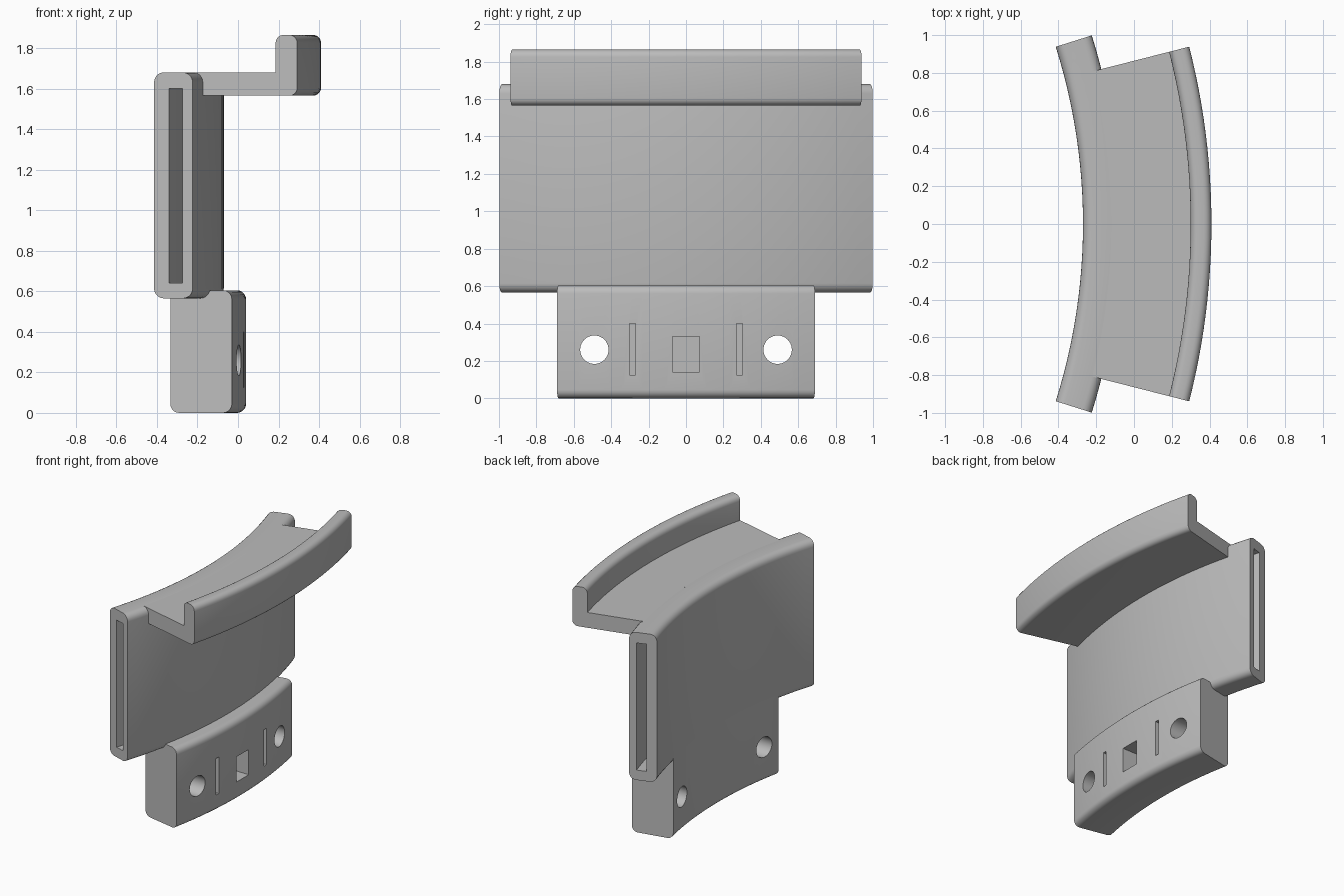
import bpy
import bmesh
from math import sin, cos, radians, pi
from mathutils import Vector, Matrix

if "Cube" in bpy.data.objects:
    bpy.data.objects.remove(bpy.data.objects["Cube"])

CENTRE_X = -3.39          # axis of the curve that every part follows
R_IN, R_OUT = 3.12, 3.32  # sleeve radii

grey = bpy.data.materials.new("light grey")
grey.use_nodes = True
grey.diffuse_color = (0.5, 0.5, 0.5, 1)
grey.node_tree.nodes["Principled BSDF"].inputs["Base Color"].default_value = (0.5, 0.5, 0.5, 1)


def add_object(name, bm):
    bmesh.ops.recalc_face_normals(bm, faces=bm.faces)
    mesh = bpy.data.meshes.new(name)
    bm.to_mesh(mesh)
    bm.free()
    mesh.materials.append(grey)
    obj = bpy.data.objects.new(name, mesh)
    bpy.context.collection.objects.link(obj)
    return obj


def rounded(corners, steps=5):
    """Profile of (radius, z, fillet) corners with the fillets drawn as arcs."""
    points = []
    for i, (r, z, fillet) in enumerate(corners):
        p = Vector((r, z))
        if fillet == 0:
            points.append(p)
            continue
        a = (Vector(corners[i - 1][:2]) - p).normalized() * fillet
        b = (Vector(corners[(i + 1) % len(corners)][:2]) - p).normalized() * fillet
        for k in range(steps + 1):
            t = k / steps * pi / 2
            points.append(p + a * (1 - sin(t)) + b * (1 - cos(t)))
    return points


def sweep(name, corners, half_angle, segments=24):
    """Sweep a profile along the arc, from -half_angle to +half_angle degrees."""
    profile = rounded(corners)
    n = len(profile)
    bm = bmesh.new()
    rings = []
    for s in range(segments + 1):
        a = radians(half_angle) * (2 * s / segments - 1)
        rings.append([bm.verts.new((CENTRE_X + p.x * cos(a), p.x * sin(a), p.y))
                      for p in profile])
    for r0, r1 in zip(rings, rings[1:]):
        for i in range(n):
            j = (i + 1) % n
            bm.faces.new((r0[i], r0[j], r1[j], r1[i]))
    bm.faces.new(rings[0])
    bm.faces.new(rings[-1])
    return add_object(name, bm)


def box(name, x, y, z):
    bm = bmesh.new()
    size = [hi - lo for lo, hi in (x, y, z)]
    mid = [(hi + lo) / 2 for lo, hi in (x, y, z)]
    bmesh.ops.create_cube(bm, size=1, matrix=Matrix.Translation(mid) @ Matrix.Diagonal((*size, 1)))
    return add_object(name, bm)


def rod(name, y, z, radius):
    bm = bmesh.new()
    place = Matrix.Translation((-0.15, y, z)) @ Matrix.Rotation(pi / 2, 4, 'Y')
    bmesh.ops.create_cone(bm, cap_ends=True, segments=40, radius1=radius,
                          radius2=radius, depth=1, matrix=place)
    return add_object(name, bm)


def activate(obj):
    bpy.ops.object.select_all(action='DESELECT')
    obj.select_set(True)
    bpy.context.view_layer.objects.active = obj


def cut(obj, cutters):
    activate(obj)
    for cutter in cutters:
        cutter.hide_render = True
        mod = obj.modifiers.new("cut", 'BOOLEAN')
        mod.operation = 'DIFFERENCE'
        mod.solver = 'EXACT'
        mod.object = cutter
        bpy.ops.object.modifier_apply(modifier=mod.name)
        bpy.data.objects.remove(cutter)


# Curved sleeve with a slot running through it from end to end
sleeve = sweep("sleeve", [(R_IN, 0.565, 0.05), (R_OUT, 0.565, 0.05),
                          (R_OUT, 1.68, 0.05), (R_IN, 1.68, 0.05)], 17.5)
cut(sleeve, [sweep("slot_cutter", [(3.197, 0.64, 0), (3.267, 0.64, 0),
                                   (3.267, 1.60, 0), (3.197, 1.60, 0)], 18.5)])

# Shelf with an upright lip along its outer edge
shelf = sweep("shelf_with_lip", [(3.27, 1.565, 0), (3.80, 1.565, 0.04), (3.80, 1.865, 0.04),
                                 (3.69, 1.865, 0.04), (3.69, 1.68, 0), (3.27, 1.68, 0)], 14.3)

# Mounting block below the sleeve
block = sweep("mounting_block", [(R_IN, 0, 0.045), (3.43, 0, 0.045), (3.43, 0.605, 0.045),
                                 (3.25, 0.605, 0), (3.2, 0.615, 0), (R_IN, 0.615, 0)], 11.6)

# Screw holes go through; the square and the narrow slots are pockets
cutters = [box("square_cutter", (-0.11, 0.2), (-0.072, 0.072), (0.14, 0.33))]
for side in (-1, 1):
    y = side * 0.285
    cutters.append(rod("screw_cutter", side * 0.49, 0.26, 0.076))
    cutters.append(box("groove_cutter", (-0.11, 0.2), (y - 0.016, y + 0.016), (0.125, 0.40)))
cut(block, cutters)

for part in (sleeve, shelf, block):
    activate(part)
    bpy.ops.object.shade_smooth_by_angle(angle=radians(30))
